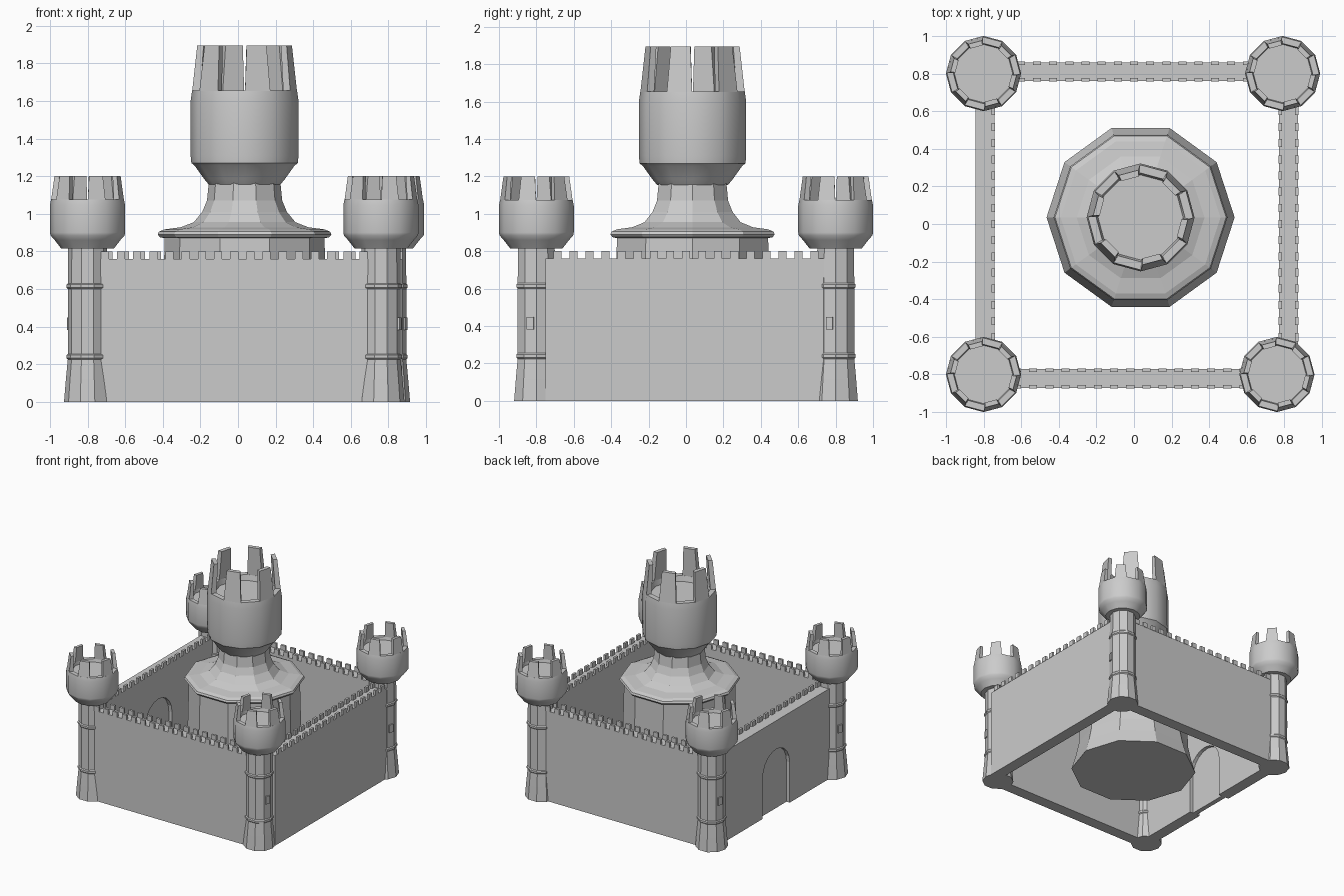
import bpy, bmesh
from math import pi, cos, sin, radians
from mathutils import Matrix, Vector

if "Cube" in bpy.data.objects:
    bpy.data.objects.remove(bpy.data.objects["Cube"])


def finish(name, bm, loc=(0, 0, 0), smooth=None):
    bmesh.ops.recalc_face_normals(bm, faces=bm.faces[:])
    me = bpy.data.meshes.new(name)
    bm.to_mesh(me)
    bm.free()
    if smooth:
        me.shade_smooth()
        me.set_sharp_from_angle(angle=radians(smooth))
    ob = bpy.data.objects.new(name, me)
    ob.location = loc
    bpy.context.collection.objects.link(ob)
    return ob


def ring_point(r, a, z):
    return Vector((r * cos(a), r * sin(a), z))


def lathe(bm, profile, sides):
    # revolve (radius, z) pairs and cap both ends
    rings = [[bm.verts.new(ring_point(r, 2 * pi * i / sides, z)) for i in range(sides)]
             for r, z in profile]
    for a, b in zip(rings, rings[1:]):
        for i in range(sides):
            j = (i + 1) % sides
            bm.faces.new((a[i], a[j], b[j], b[i]))
    bm.faces.new(rings[0][::-1])
    bm.faces.new(rings[-1])


def add_box(bm, center, size, turn=0.0, pivot=(0, 0)):
    m = (Matrix.Translation((*pivot, 0)) @ Matrix.Rotation(turn, 4, 'Z')
         @ Matrix.Translation(center) @ Matrix.Diagonal((*size, 1)))
    bmesh.ops.create_cube(bm, size=1, matrix=m)


def add_merlons(bm, bottom, top):
    # six tapering merlons on alternate sides of a 12-sided rim; (outer, inner, z)
    for k in range(6):
        mid = radians(-15 + 60 * k)
        q = []
        for (ro, ri, z), half in ((bottom, 14.5), (top, 12.5)):
            h = radians(half)
            q.append([bm.verts.new(ring_point(r, mid + s * h, z))
                      for r, s in ((ro, -1), (ro, 1), (ri, 1), (ri, -1))])
        a, b = q
        bm.faces.new(a[::-1])
        bm.faces.new(b)
        for i in range(4):
            j = (i + 1) % 4
            bm.faces.new((a[i], a[j], b[j], b[i]))


# central keep: flared base, cornice and swept roof
KEEP = (0.035, 0.035, 0)
bm = bmesh.new()
lathe(bm, [(.50, 0), (.465, .12), (.44, .24), (.425, .87), (.45, .875), (.462, .89),
           (.455, .905), (.425, .917), (.34, .928), (.27, .955), (.225, 1.01),
           (.20, 1.07), (.19, 1.17)], 10)
finish("keep_body", bm, KEEP)

# keep head with battlements
bm = bmesh.new()
lathe(bm, [(.19, 1.155), (.215, 1.185), (.265, 1.255), (.283, 1.27), (.287, 1.31),
           (.287, 1.60), (.279, 1.655), (.236, 1.655), (.226, 1.61)], 12)
add_merlons(bm, (.279, .236, 1.65), (.252, .218, 1.895))
finish("keep_head", bm, KEEP, 35)

# corner towers
for n, (x, y) in enumerate([(-.80, -.80), (.76, -.80), (.79, .80), (-.80, .80)]):
    bm = bmesh.new()
    profile = [(.125, 0), (.115, .12), (.105, .225)]
    for z in (.24, .615):
        profile += [(.105, z - .015), (.112, z - .008), (.112, z + .008), (.105, z + .015)]
    lathe(bm, profile + [(.103, .84)], 10)
    finish("tower_shaft_%d" % n, bm, (x, y, 0))

    bm = bmesh.new()
    lathe(bm, [(.10, .815), (.14, .815), (.175, .86), (.197, .885), (.20, .90), (.20, 1.045),
               (.194, 1.075), (.160, 1.075), (.155, 1.05)], 12)
    add_merlons(bm, (.194, .160, 1.07), (.176, .150, 1.20))
    finish("tower_head_%d" % n, bm, (x, y, 0), 35)

    bm = bmesh.new()
    for turn in (-18, 162):
        add_box(bm, (.1, 0, .415), (.02, .038, .065), radians(turn))
    finish("tower_windows_%d" % n, bm, (x, y, 0))


# curtain walls with a row of teeth along both edges
def wall(name, center, length, turn):
    bm = bmesh.new()
    add_box(bm, (0, 0, .38), (length, .10, .76), turn, center)
    step = .086
    count = int(length / step)
    for i in range(count):
        u = (i - (count - 1) / 2) * step
        for side in (-1, 1):
            add_box(bm, (u, side * .044, .779), (.043, .018, .042), turn, center)
    return finish(name, bm)


wall("front_wall", (-.02, -.822), 1.5, 0)
wall("back_wall", (0, .81), 1.5, 0)
wall("right_wall", (.822, 0), 1.5, pi / 2)
gate_wall = wall("left_wall", (-.792, 0), 1.5, pi / 2)


# arched gateway in the left wall, closed by a thin recessed door
def arch(name, thickness, low, x=-.792):
    outline = [(-.18, low), (.18, low)]
    outline += [(.18 * cos(pi * i / 10), .34 + .18 * sin(pi * i / 10)) for i in range(11)]
    bm = bmesh.new()
    face = bm.faces.new([bm.verts.new((x - thickness / 2, y, z)) for y, z in outline])
    ext = bmesh.ops.extrude_face_region(bm, geom=[face])
    bmesh.ops.translate(bm, vec=(thickness, 0, 0),
                        verts=[v for v in ext["geom"] if isinstance(v, bmesh.types.BMVert)])
    return finish(name, bm)


cutter = arch("gate_cutter", .3, -.1)
cutter.hide_render = True
cutter.hide_viewport = True
cut = gate_wall.modifiers.new("gateway", 'BOOLEAN')
cut.operation = 'DIFFERENCE'
cut.solver = 'EXACT'
cut.object = cutter
arch("gate_door", .04, 0)
